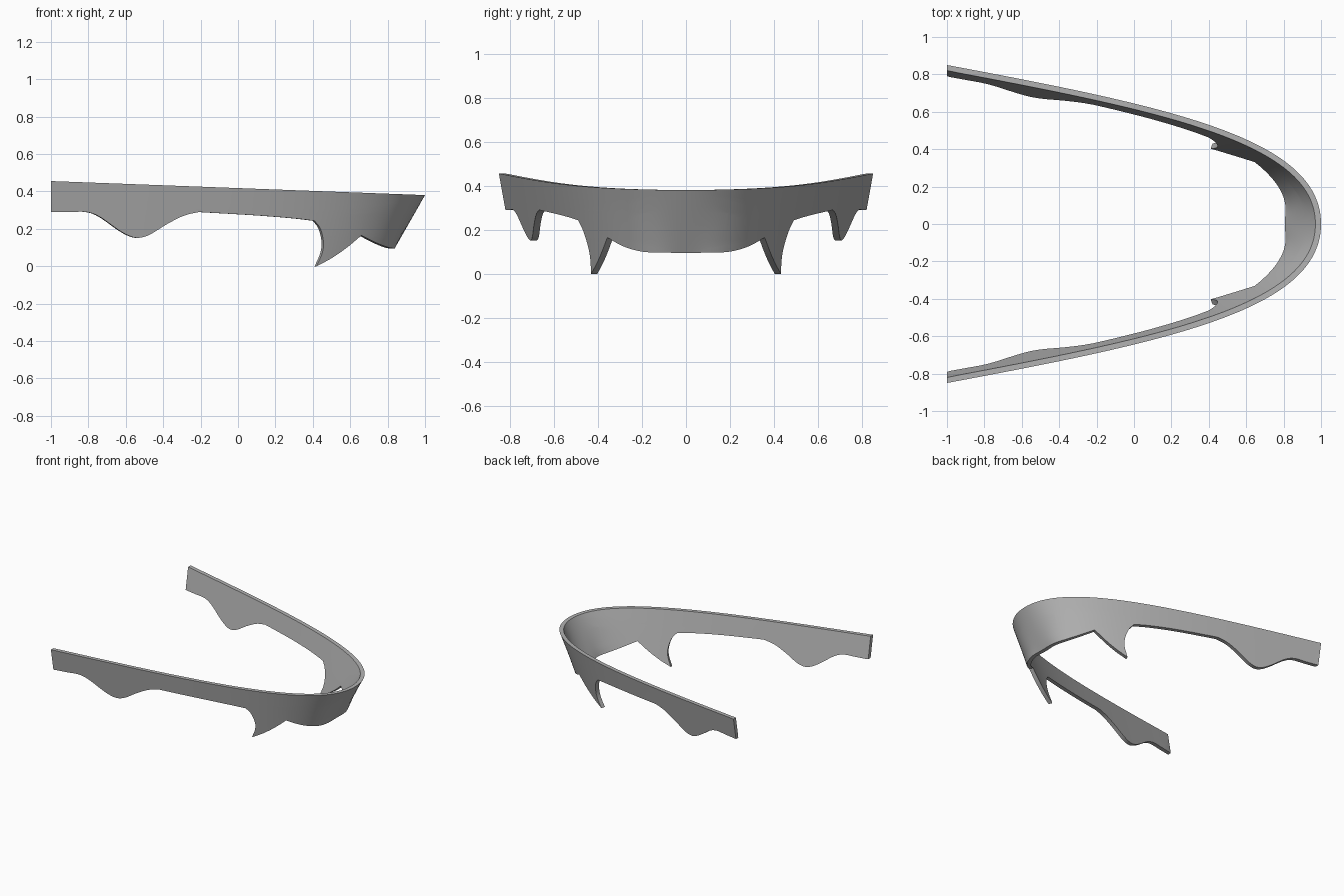
import bpy, bmesh
from mathutils import Vector

cube = bpy.data.objects.get("Cube")
if cube:
    bpy.data.objects.remove(cube)

THICK = 0.03
# Rim plan of one half, from the open end to the nose
PLAN = [Vector(p) for p in ((-1, 0.85), (0.2, 0.625), (1, 0.458), (1, 0))]


def rim(t):
    """Rim point and inward horizontal normal at t."""
    a, b, c, d = PLAN
    s = 1 - t
    p = a * s**3 + b * 3 * s * s * t + c * 3 * s * t * t + d * t**3
    g = (b - a) * s * s + (c - b) * 2 * s * t + (d - c) * t * t
    return p, Vector((g.y, -g.x)).normalized()


def rim_z(x):
    return 0.418 - 0.0375 * x


def wall(t, z):
    """Outer wall point: leans inward below the rim, most at the nose."""
    p, n = rim(t)
    lean = 0.17 + 0.4 * n.x**2
    return p + n * lean * (rim_z(p.x) - z), n


def flat(x, z):
    """Unroll a side-on position to (t, fraction of rim height)."""
    lo, hi = 0.0, 1.0
    for _ in range(40):
        mid = (lo + hi) / 2
        if wall(mid, z)[0].x < x:
            lo = mid
        else:
            hi = mid
    t = 0.0 if x <= -1 else hi
    return Vector((t, 0, z / rim_z(rim(t)[0].x)))


def smooth_run(points, steps=5):
    """Rounded curve through points, leaving out the last one."""
    pts = [Vector(p) for p in points]
    pts = [2 * pts[0] - pts[1]] + pts + [2 * pts[-1] - pts[-2]]
    out = []
    for a, b, c, d in zip(pts, pts[1:], pts[2:], pts[3:]):
        for i in range(steps):
            f = i / steps
            out.append(0.5 * (2 * b + (c - a) * f + (2 * a - 5 * b + 4 * c - d) * f**2
                              + (3 * b - a - 3 * c + d) * f**3))
    return out


# Lower edge, side on: rear lobe, straight stretch, hook, fang, nose
RUNS = [
    [(-1, 0.29), (-0.9, 0.29), (-0.81, 0.29), (-0.74, 0.265), (-0.64, 0.195), (-0.58, 0.162),
     (-0.53, 0.152), (-0.47, 0.17), (-0.38, 0.225), (-0.29, 0.27), (-0.21, 0.29)],
    [(-0.21, 0.29), (0.1, 0.272), (0.3, 0.256), (0.41, 0.243)],
    [(0.41, 0.243), (0.441, 0.2), (0.457, 0.13), (0.45, 0.07), (0.42, 0)],
    [(0.42, 0), (0.5, 0.043), (0.58, 0.098), (0.66, 0.165)],
    [(0.66, 0.165), (0.74, 0.125), (0.8, 0.102), (0.835, 0.095)],
]
edge = [flat(*p) for run in RUNS for p in smooth_run(run)]
edge = [p for p in edge if p.x < 0.995]
edge += [Vector((1, 0, 0.095 / rim_z(1))), Vector((1, 0, 1)), Vector((0, 0, 1))]

# Unrolled half band, sliced into columns
bm = bmesh.new()
bm.faces.new([bm.verts.new(p) for p in edge])
bm.normal_update()
bmesh.ops.triangulate(bm, faces=bm.faces[:])
COLS = 56
cuts = [((i / COLS, 0, 0), (1, 0, 0)) for i in range(1, COLS)]
cuts += [((0, 0, v), (0, 0, 1)) for v in (0.4, 0.72)]
for co, no in cuts:
    bmesh.ops.bisect_plane(bm, geom=bm.verts[:] + bm.edges[:] + bm.faces[:],
                           plane_co=co, plane_no=no, dist=1e-5)

# Thicken, then wrap both layers round the plan curve
layer = bmesh.ops.extrude_face_region(bm, geom=bm.faces[:], use_keep_orig=True)
inner = {v for v in layer["geom"] if isinstance(v, bmesh.types.BMVert)}
for v in bm.verts:
    t = v.co.x
    z = v.co.z * rim_z(rim(t)[0].x)
    p, n = wall(t, z)
    if v in inner:
        p = p + n * THICK
    v.co = (max(p.x, -1), p.y, z)

# Open the seam and mirror
seam = [f for f in bm.faces if all(abs(v.co.y) < 1e-4 for v in f.verts)]
bmesh.ops.delete(bm, geom=seam, context="FACES")
copy = bmesh.ops.duplicate(bm, geom=bm.verts[:] + bm.edges[:] + bm.faces[:])
for v in copy["geom"]:
    if isinstance(v, bmesh.types.BMVert):
        v.co.y *= -1
bmesh.ops.remove_doubles(bm, verts=bm.verts[:], dist=1e-4)
bmesh.ops.recalc_face_normals(bm, faces=bm.faces[:])

mesh = bpy.data.meshes.new("curved_band")
bm.to_mesh(mesh)
bm.free()
band = bpy.data.objects.new("curved_band", mesh)
bpy.context.collection.objects.link(band)

# Grey finish
grey = bpy.data.materials.new("plain_grey")
grey.use_nodes = True
color = (0.45, 0.45, 0.45, 1)
grey.diffuse_color = color
grey.node_tree.nodes["Principled BSDF"].inputs["Base Color"].default_value = color
mesh.materials.append(grey)

bpy.context.view_layer.objects.active = band
band.select_set(True)
bpy.ops.object.shade_smooth_by_angle(angle=0.6)
